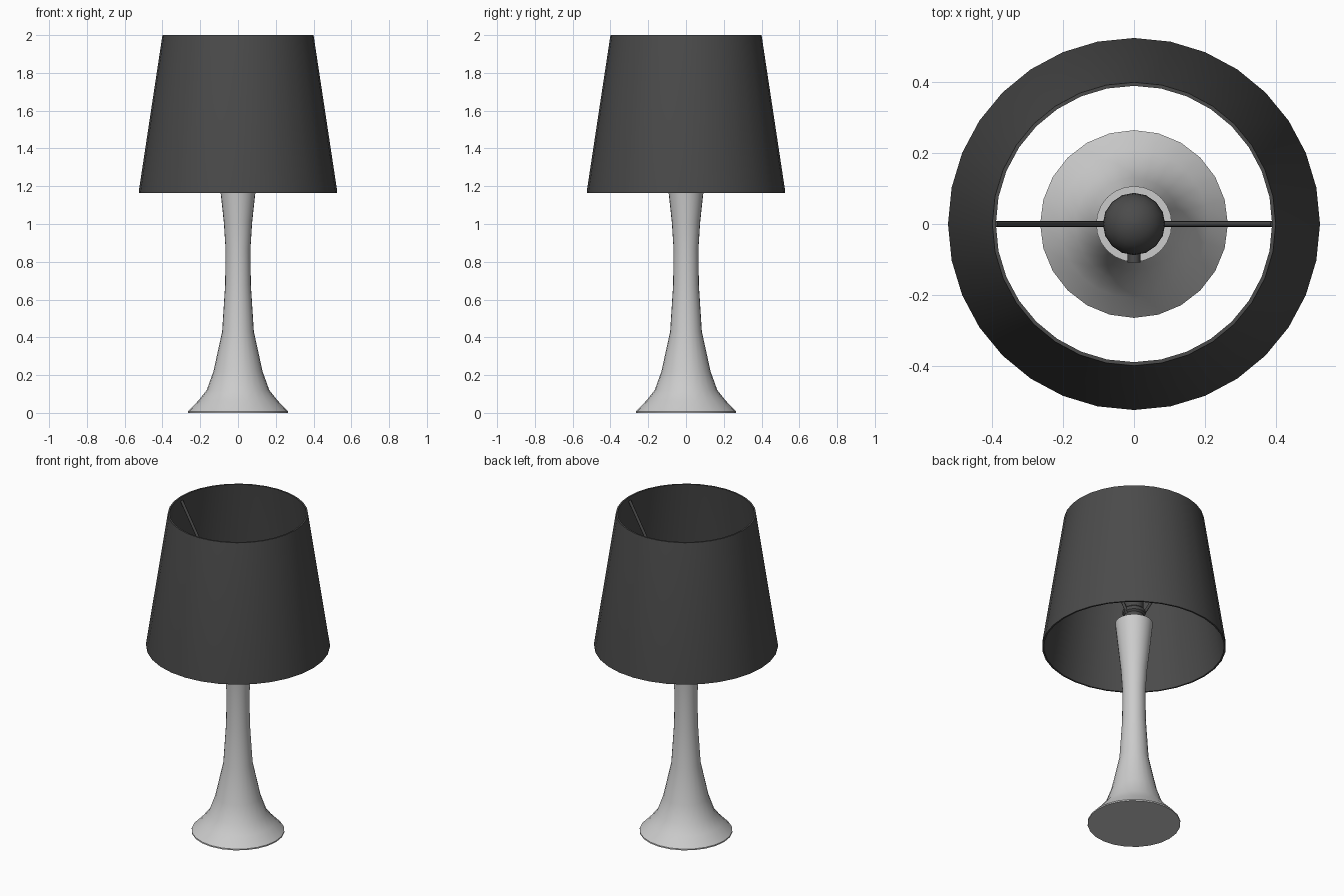
import bpy, math
from mathutils import Vector

if "Cube" in bpy.data.objects:
    bpy.data.objects.remove(bpy.data.objects["Cube"])

dark = bpy.data.materials.new("dark")
dark.diffuse_color = (0.07, 0.07, 0.07, 1)
dark.use_nodes = True
dark.node_tree.nodes["Principled BSDF"].inputs["Base Color"].default_value = dark.diffuse_color


def finish(ob, mat, angle=35):
    if mat:
        ob.data.materials.append(mat)
    bpy.ops.object.select_all(action='DESELECT')
    ob.select_set(True)
    bpy.context.view_layer.objects.active = ob
    bpy.ops.object.shade_smooth_by_angle(angle=math.radians(angle))
    return ob


def lathe(name, profile, sides, mat=None, closed=False):
    """Revolve (radius, z) points about z; open profiles get end caps."""
    n = len(profile)
    verts = [(r * math.cos(2 * math.pi * k / sides), r * math.sin(2 * math.pi * k / sides), z)
             for r, z in profile for k in range(sides)]
    faces = []
    for i in range(n if closed else n - 1):
        a, b = i * sides, (i + 1) % n * sides
        for k in range(sides):
            j = (k + 1) % sides
            faces.append((a + k, a + j, b + j, b + k))
    if not closed:
        faces.append(tuple(reversed(range(sides))))
        faces.append(tuple(range((n - 1) * sides, n * sides)))
    me = bpy.data.meshes.new(name)
    me.from_pydata(verts, [], faces)
    ob = bpy.data.objects.new(name, me)
    bpy.context.collection.objects.link(ob)
    return finish(ob, mat)


def rod(name, p, q, radius, mat, sides=8):
    p, q = Vector(p), Vector(q)
    bpy.ops.mesh.primitive_cylinder_add(vertices=sides, radius=radius,
                                        depth=(q - p).length, location=(p + q) / 2)
    ob = bpy.context.object
    ob.name = name
    ob.rotation_euler = (q - p).to_track_quat('Z', 'Y').to_euler()
    return finish(ob, mat, 50)


# Flared stem and foot
lathe("stem", [(0.265, 0), (0.265, 0.008), (0.21, 0.065), (0.166, 0.12), (0.13, 0.22),
               (0.084, 0.43), (0.068, 0.68), (0.066, 0.87), (0.075, 1.01),
               (0.092, 1.165), (0.107, 1.305), (0.107, 1.32)], 24)

# Thin tapered shade, open at both ends
lathe("shade", [(0.515, 1.165), (0.525, 1.165), (0.525, 1.175), (0.40, 2.0),
                (0.39, 2.0), (0.514, 1.175)], 32, dark, closed=True)

# Bulb socket with collar
lathe("socket", [(0.055, 1.315), (0.055, 1.37), (0.065, 1.38), (0.065, 1.40),
                 (0.055, 1.41), (0.055, 1.48)], 24, dark)

# Bulb: narrow neck swelling into a round globe
globe = [(0.088 * math.cos(math.radians(t)), 1.60 + 0.088 * math.sin(math.radians(t)))
         for t in range(-45, 90, 15)]
lathe("bulb", [(0.045, 1.475), (0.048, 1.51)] + globe + [(0.005, 1.688)], 16, dark)

# Switch knob on the front of the socket
rod("switch", (0, -0.05, 1.35), (0, -0.108, 1.35), 0.018, dark, 12)

# Two straight struts holding the shade
for side, label in ((-1, "left"), (1, "right")):
    rod(label + "_strut", (side * 0.05, 0, 1.37), (side * 0.393, 0, 1.975), 0.009, dark)
